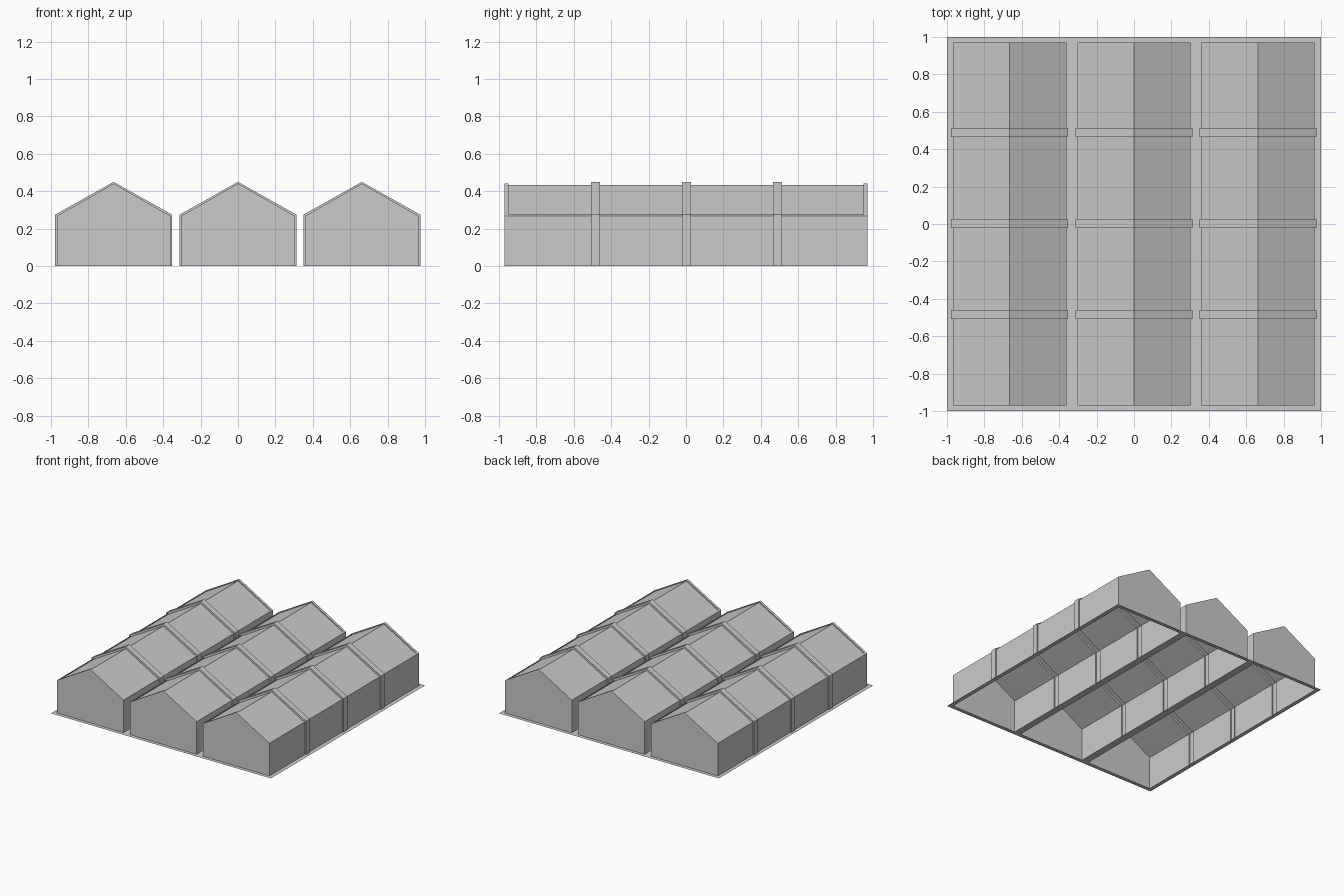
import bpy, bmesh

if "Cube" in bpy.data.objects:
    bpy.data.objects.remove(bpy.data.objects["Cube"])

CENTRES = (-0.665, 0.0, 0.662)
HALF, EAVE, APEX, END = 0.303, 0.268, 0.441, 0.97   # wall shell
RIB_Y, RIB_W = (-0.485, 0.003, 0.488), 0.024


def section(half, eave, apex, drop=0.0, ledge=0.012):
    """Gabled cross-section; the roof can sit recessed behind a thin eave ledge."""
    z = eave + (apex - eave) * ledge / half
    left = [(-half, 0), (-half, eave), (-half + ledge, z), (-half + ledge, z - drop)]
    return left + [(0, apex - drop)] + [(-x, h) for x, h in reversed(left)]


def add_object(name, mesh, x=0.0):
    obj = bpy.data.objects.new(name, mesh)
    obj.location.x = x
    bpy.context.collection.objects.link(obj)
    return obj


# House: sections lofted from front to back, open underneath
wall = section(HALF, EAVE, APEX)
roof = section(HALF, EAVE, APEX, drop=0.008)
rib = section(0.3125, 0.275, 0.45)

stations = [(-END, wall), (-END + 0.02, wall), (-END + 0.02, roof)]
for y in RIB_Y:
    stations += [(y - RIB_W, roof), (y - RIB_W, rib), (y + RIB_W, rib), (y + RIB_W, roof)]
stations += [(END - 0.02, roof), (END - 0.02, wall), (END, wall)]

bm = bmesh.new()
rings = [[bm.verts.new((x, y, z)) for x, z in prof] for y, prof in stations]
for a, b in zip(rings, rings[1:]):
    for i in range(len(a) - 1):
        bm.faces.new((a[i], b[i], b[i + 1], a[i + 1]))
# Gable end walls
bm.faces.new(rings[0])
bm.faces.new(rings[-1])
bmesh.ops.remove_doubles(bm, verts=bm.verts, dist=1e-5)
bmesh.ops.dissolve_degenerate(bm, edges=bm.edges, dist=1e-5)
bmesh.ops.recalc_face_normals(bm, faces=bm.faces)
house = bpy.data.meshes.new("house")
bm.to_mesh(house)
bm.free()

for name, x in zip(("left_house", "middle_house", "right_house"), CENTRES):
    add_object(name, house, x)

# Flat base sheet with an opening under each house
xs = [-1.0] + [c + s * HALF for c in CENTRES for s in (-1, 1)] + [1.0]
ys = [-1.0, -END, END, 1.0]
bm = bmesh.new()
grid = [[bm.verts.new((x, y, 0)) for y in ys] for x in xs]
for i in range(len(xs) - 1):
    for j in range(len(ys) - 1):
        if i % 2 == 1 and j == 1:
            continue
        bm.faces.new((grid[i][j], grid[i + 1][j], grid[i + 1][j + 1], grid[i][j + 1]))
base = bpy.data.meshes.new("base_sheet")
bm.to_mesh(base)
bm.free()
add_object("base_sheet", base)
